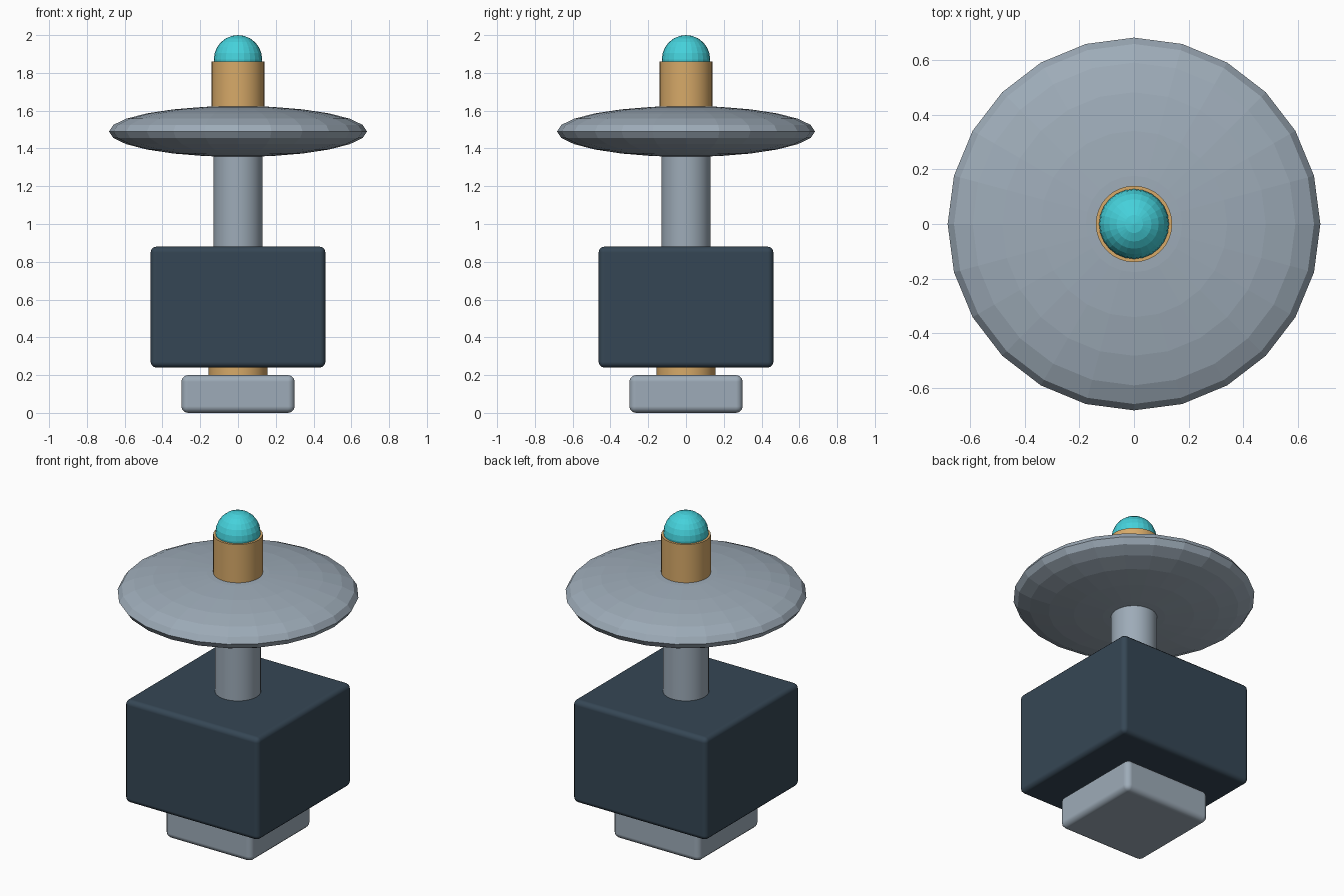
import bpy
from math import radians

cube = bpy.data.objects.get("Cube")
if cube:
    bpy.data.objects.remove(cube, do_unlink=True)


def material(name, colour):
    mat = bpy.data.materials.new(name)
    mat.use_nodes = True
    mat.diffuse_color = (*colour, 1)
    mat.node_tree.nodes["Principled BSDF"].inputs["Base Color"].default_value = (*colour, 1)
    return mat


grey = material("steel grey", (0.34, 0.41, 0.48))
navy = material("dark slate blue", (0.036, 0.062, 0.09))
brass = material("brass", (0.68, 0.40, 0.14))
teal = material("bright teal", (0.06, 0.64, 0.71))


def finish(name, mat):
    obj = bpy.context.object
    obj.name = name
    obj.data.materials.append(mat)
    return obj


def rounded_box(name, width, bottom, top, radius, mat):
    bpy.ops.mesh.primitive_cube_add(size=1, location=(0, 0, (bottom + top) / 2))
    obj = finish(name, mat)
    obj.scale = (width, width, top - bottom)
    bpy.ops.object.transform_apply(location=False, rotation=False, scale=True)
    bpy.ops.object.shade_smooth_by_angle(angle=radians(40))
    bevel = obj.modifiers.new("rounded edges", "BEVEL")
    bevel.width = radius
    bevel.segments = 3
    bevel.harden_normals = True


def cylinder(name, radius, bottom, top, mat):
    bpy.ops.mesh.primitive_cylinder_add(vertices=32, radius=radius, depth=top - bottom,
                                        location=(0, 0, (bottom + top) / 2))
    finish(name, mat)
    bpy.ops.object.shade_smooth_by_angle(angle=radians(40))


def faceted_ball(name, radius, half_height, z, mat):
    bpy.ops.mesh.primitive_uv_sphere_add(segments=24, ring_count=12, radius=1, location=(0, 0, z))
    obj = finish(name, mat)
    obj.scale = (radius, radius, half_height)
    bpy.ops.object.transform_apply(location=False, rotation=False, scale=True)


# Foot, collar and main housing
rounded_box("foot", 0.60, 0, 0.20, 0.035, grey)
cylinder("lower_collar", 0.155, 0.18, 0.26, brass)
rounded_box("housing", 0.925, 0.24, 0.88, 0.03, navy)

# Post carrying the flattened dish
cylinder("post", 0.13, 0.86, 1.48, grey)
faceted_ball("dish", 0.683, 0.135, 1.49, grey)

# Hub and domed lamp on top
cylinder("hub", 0.14, 1.58, 1.86, brass)
faceted_ball("lamp", 0.128, 0.128, 1.872, teal)
